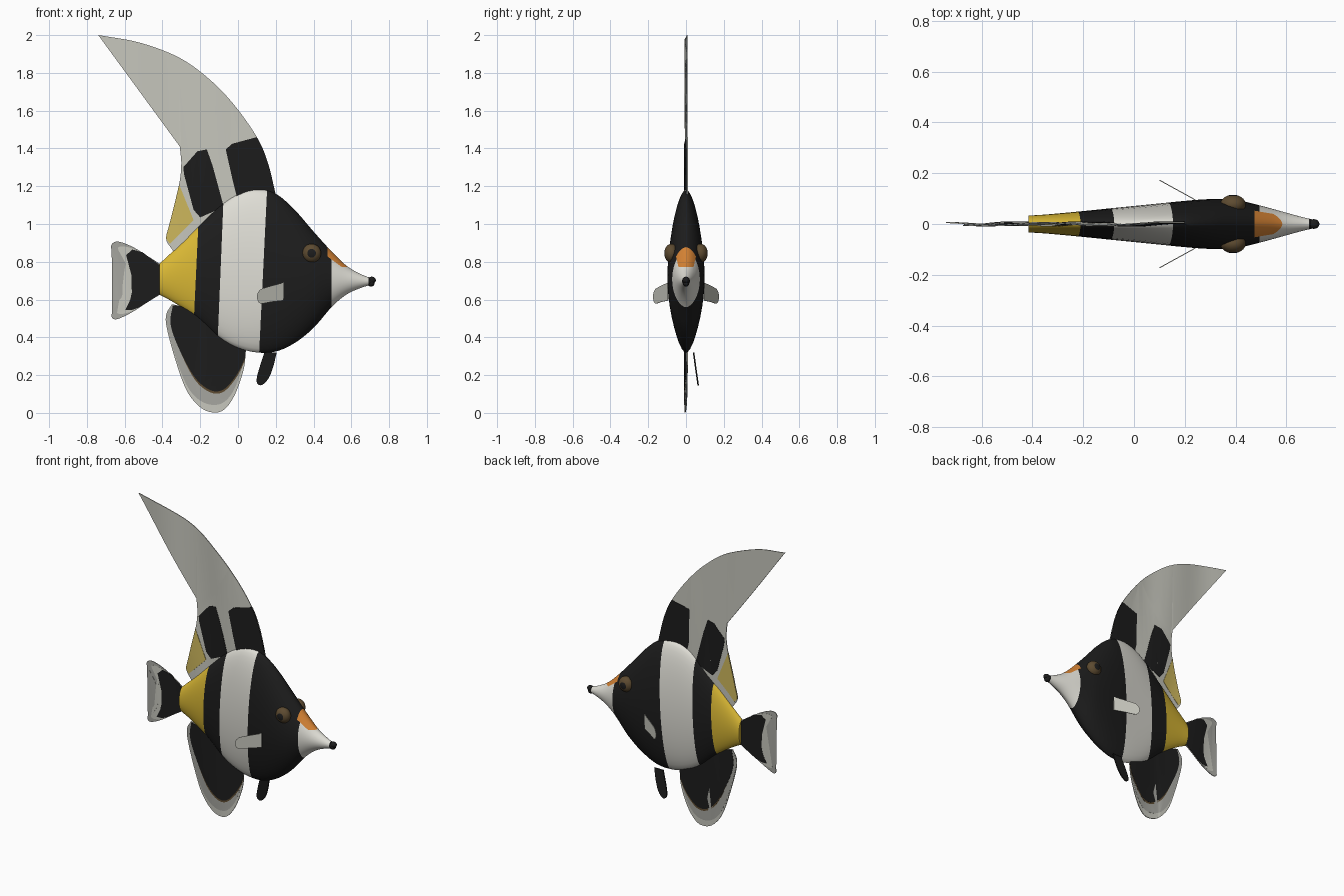
import bpy, bmesh, math
from mathutils import Vector, Matrix

if "Cube" in bpy.data.objects:
    bpy.data.objects.remove(bpy.data.objects["Cube"])

def material(name, r, g, b):
    m = bpy.data.materials.new(name)
    m.diffuse_color = (r, g, b, 1)
    m.use_nodes = True
    m.node_tree.nodes["Principled BSDF"].inputs["Base Color"].default_value = m.diffuse_color
    return m

BLACK = material("black", 0.012, 0.012, 0.012)
WHITE = material("warm white", 0.74, 0.73, 0.67)
FIN = material("pale fin grey", 0.57, 0.57, 0.51)
GREY = material("mid grey", 0.38, 0.38, 0.35)
YELLOW = material("yellow", 0.70, 0.48, 0.035)
FIN_YELLOW = material("pale fin yellow", 0.62, 0.48, 0.11)
ORANGE = material("orange", 0.68, 0.23, 0.035)
BROWN = material("eye brown", 0.11, 0.07, 0.03)

def finish(name, bm, mats):
    bmesh.ops.recalc_face_normals(bm, faces=bm.faces[:])
    me = bpy.data.meshes.new(name)
    bm.to_mesh(me)
    bm.free()
    for m in mats:
        me.materials.append(m)
    ob = bpy.data.objects.new(name, me)
    bpy.context.collection.objects.link(ob)
    return ob

def curve(pts, n=6):
    """Smooth open curve through the points."""
    p = [Vector(q) for q in pts]
    p = [2 * p[0] - p[1]] + p + [2 * p[-1] - p[-2]]
    out = []
    for a, b, c, d in zip(p, p[1:], p[2:], p[3:]):
        for i in range(n):
            t = i / n
            out.append(0.5 * (2 * b + (c - a) * t + (2 * a - 5 * b + 4 * c - d) * t * t
                              + (3 * b - a - 3 * c + d) * t ** 3))
    return out + [p[-2]]

def ripple(x, z):
    """Gentle sideways wave shared by the fins on the centre line."""
    return 0.006 * math.sin(17 * x + 4 * z)

def plate(name, outline, thick, mat, side=ripple):
    """Thin sheet from an x-z outline, pushed sideways by side(x, z)."""
    bm = bmesh.new()
    face = bm.faces.new([bm.verts.new((p[0], 0, p[1])) for p in outline])
    bmesh.ops.triangulate(bm, faces=[face])
    for i in range(-18, 18):
        bmesh.ops.bisect_plane(bm, geom=bm.verts[:] + bm.edges[:] + bm.faces[:],
                               plane_co=(i * 0.04 + 0.0031, 0, 0), plane_no=(1, 0, 0))
    ext = bmesh.ops.extrude_face_region(bm, geom=bm.faces[:])
    back = {v for v in ext["geom"] if isinstance(v, bmesh.types.BMVert)}
    for v in bm.verts:
        v.co.y = side(v.co.x, v.co.z) + (thick / 2 if v in back else -thick / 2)
    return finish(name, bm, [mat])

# Body: lens-shaped rings (x, top, bottom, half width)
stations = [(-0.415, 0.79, 0.625, 0.033), (-0.34, 0.86, 0.585, 0.038), (-0.22, 0.975, 0.505, 0.049),
            (-0.1, 1.09, 0.40, 0.061), (0, 1.16, 0.345, 0.071), (0.1, 1.183, 0.32, 0.081),
            (0.2, 1.16, 0.325, 0.091), (0.3, 1.075, 0.37, 0.098), (0.4, 0.96, 0.45, 0.095),
            (0.5, 0.85, 0.565, 0.072), (0.58, 0.775, 0.63, 0.05), (0.66, 0.73, 0.665, 0.028),
            (0.715, 0.712, 0.68, 0.015)]
bm = bmesh.new()
rings = []
SEG = 40
for x, top, bot, w in curve(stations, 5):
    ring = []
    for k in range(SEG):
        a = 2 * math.pi * k / SEG
        c = math.cos(a)
        y = math.copysign(abs(c) ** 1.15, c) * w
        ring.append(bm.verts.new((x, y, (top + bot) / 2 + (top - bot) / 2 * math.sin(a))))
    rings.append(ring)
for r, s in zip(rings, rings[1:]):
    for k in range(SEG):
        bm.faces.new((r[k], r[(k + 1) % SEG], s[(k + 1) % SEG], s[k]))
bm.faces.new(rings[0])
bm.faces.new(rings[-1])

def cut(a, b, lo=-9, hi=9):
    """Cut the body along an x-z line through a and b, between lo and hi in x."""
    faces = [f for f in bm.faces if lo < f.calc_center_median().x < hi]
    geom = list({e for f in faces for e in f.edges}) + list({v for f in faces for v in f.verts}) + faces
    bmesh.ops.bisect_plane(bm, geom=geom, plane_co=(a[0], 0, a[1]),
                           plane_no=(b[1] - a[1], 0, a[0] - b[0]))

# Colour bands: edge x at z = 1.1 and at z = 0.4
bands = [(-0.205, -0.238), (-0.078, -0.107), (0.15, 0.116), (0.495, 0.495), (0.69, 0.69)]
for xt, xb in bands:
    cut((xt, 1.1), (xb, 0.4))
# Orange forehead saddle
cut((0.474, 0), (0.474, 1))
cut((0.474, 0.828), (0.552, 0.77), 0.47, 0.6)
cut((0.47, 0.772), (0.6, 0.772), 0.5, 0.62)
band_mat = [1, 0, 2, 0, 2, 0]
for f in bm.faces:
    c = f.calc_center_median()
    n = sum(c.x > xb + (xt - xb) * (c.z - 0.4) / 0.7 for xt, xb in bands)
    f.material_index = band_mat[n]
    slope = 0.828 - (c.x - 0.474) * 0.058 / 0.078
    if c.x > 0.474 and c.z > slope and c.z > 0.772:
        f.material_index = 3
finish("body", bm, [BLACK, YELLOW, WHITE, ORANGE])

def ball(name, loc, size, mats, rule=None):
    """Ellipsoid with its poles along y; faces matching rule take the second colour."""
    bm = bmesh.new()
    bmesh.ops.create_uvsphere(bm, u_segments=32, v_segments=20, radius=1,
                              matrix=Matrix.Rotation(math.pi / 2, 4, "X"))
    for f in bm.faces:
        if rule and rule(f.calc_center_median()):
            f.material_index = 1
    for v in bm.verts:
        v.co = [l + c * s for l, c, s in zip(loc, v.co, size)]
    return finish(name, bm, mats)

# Lips
ball("upper_lip", (0.708, 0, 0.703), (0.022, 0.019, 0.018), [BLACK])
ball("lower_lip", (0.704, 0, 0.686), (0.019, 0.017, 0.017), [BLACK])

# Eyes with dark pupils, and side fins
pectoral = curve([(0.242, 0.595), (0.18, 0.588), (0.118, 0.58), (0.1, 0.615), (0.115, 0.65),
                  (0.15, 0.665), (0.242, 0.69)], 4)
for tag, s in (("left", 1), ("right", -1)):
    ball(tag + "_eye", (0.39, s * 0.077, 0.845), (0.05, 0.038, 0.05), [BROWN, BLACK],
         lambda c: math.hypot(c.x, c.z) < 0.46)
    plate(tag + "_pectoral_fin", pectoral, 0.004, FIN,
          lambda x, z, s=s: s * (0.093 + (0.245 - x) * 0.55))

# Small belly fin on one side
plate("pelvic_fin", curve([(0.205, 0.32), (0.185, 0.24), (0.16, 0.18), (0.125, 0.147),
      (0.1, 0.16), (0.105, 0.21), (0.14, 0.32)], 4), 0.008, BLACK,
      lambda x, z: 0.04 + (0.32 - z) * 0.14)

# Dorsal fin with its long trailing sail
lead = curve([(-0.74, 2.0), (-0.52, 1.96), (-0.31, 1.88), (-0.15, 1.765), (-0.02, 1.63), (0.1, 1.46),
              (0.158, 1.325), (0.2, 1.155)])
trail = curve([(-0.345, 0.86), (-0.38, 0.92), (-0.36, 1.01), (-0.312, 1.21), (-0.30, 1.31), (-0.308, 1.41)])
plate("dorsal_fin", lead + [(0.1, 1.1), (-0.05, 1.06), (-0.2, 0.92), (-0.32, 0.84)] + trail, 0.005, FIN)
front_edge = [p for p in lead if p[1] < 1.465]
plate("dorsal_front_patch", [(-0.065, 1.395), (-0.03, 1.425)] + front_edge + [(0.1, 1.14), (-0.005, 1.14),
      (-0.03, 1.24)], 0.009, BLACK)
plate("dorsal_rear_patch", [(-0.29, 1.30), (-0.215, 1.385), (-0.165, 1.395), (-0.135, 1.31), (-0.075, 1.09),
      (-0.2, 1.035), (-0.235, 1.075), (-0.285, 1.26)], 0.009, BLACK)
plate("dorsal_yellow_patch", [(-0.312, 1.21), (-0.235, 1.02), (-0.36, 0.895)]
      + [p for p in trail if 0.91 < p[1] < 1.2], 0.009, FIN_YELLOW)

# Anal fin: pale rim, grey band, brown line, black centre
def anal(name, pts, thick, mat):
    plate(name, curve(pts) + [(-0.2, 0.55), (-0.02, 0.40)], thick, mat)

anal("anal_fin_rim", [(0.042, 0.335), (0.03, 0.23), (-0.015, 0.1), (-0.07, 0.02), (-0.13, 0.002), (-0.2, 0.03),
     (-0.27, 0.115), (-0.325, 0.26), (-0.375, 0.44), (-0.38, 0.52), (-0.35, 0.575)], 0.005, FIN)
anal("anal_fin_band", [(0.038, 0.335), (0.022, 0.24), (-0.02, 0.125), (-0.07, 0.06), (-0.13, 0.042), (-0.2, 0.065),
     (-0.265, 0.135), (-0.322, 0.27), (-0.371, 0.44), (-0.376, 0.52), (-0.35, 0.57)], 0.007, GREY)
core = [(0.04, 0.335), (0.032, 0.28), (-0.015, 0.19), (-0.08, 0.122), (-0.15, 0.122), (-0.23, 0.19),
        (-0.31, 0.335), (-0.357, 0.47), (-0.345, 0.57)]
anal("anal_fin_line", [(x, z - 0.012 if z < 0.3 else z) for x, z in core], 0.0085, BROWN)
anal("anal_fin_centre", core, 0.0098, BLACK)

# Tail fin: grey rim, pale band, black centre
root = [(-0.39, 0.635), (-0.39, 0.78)]
plate("tail_fin_rim", root + curve([(-0.415, 0.79), (-0.47, 0.825), (-0.56, 0.88), (-0.64, 0.907),
      (-0.673, 0.88), (-0.645, 0.83), (-0.605, 0.76), (-0.60, 0.68), (-0.622, 0.6), (-0.668, 0.525),
      (-0.65, 0.495), (-0.575, 0.525), (-0.48, 0.585), (-0.415, 0.625)]), 0.005, GREY)
plate("tail_fin_band", root + curve([(-0.42, 0.785), (-0.5, 0.84), (-0.58, 0.877), (-0.635, 0.875),
      (-0.61, 0.82), (-0.582, 0.76), (-0.578, 0.68), (-0.6, 0.6), (-0.64, 0.53), (-0.575, 0.533),
      (-0.48, 0.59), (-0.42, 0.63)]), 0.007, FIN)
plate("tail_fin_centre", root + [(-0.42, 0.787), (-0.505, 0.85), (-0.56, 0.865), (-0.592, 0.835), (-0.565, 0.76),
      (-0.553, 0.68), (-0.57, 0.6), (-0.597, 0.545), (-0.56, 0.545), (-0.52, 0.56), (-0.42, 0.625)],
      0.0095, BLACK)

# Smooth the rounded surfaces, keep thin rims sharp
bpy.ops.object.select_all(action="SELECT")
bpy.context.view_layer.objects.active = bpy.data.objects["body"]
bpy.ops.object.shade_smooth_by_angle(angle=math.radians(40))
